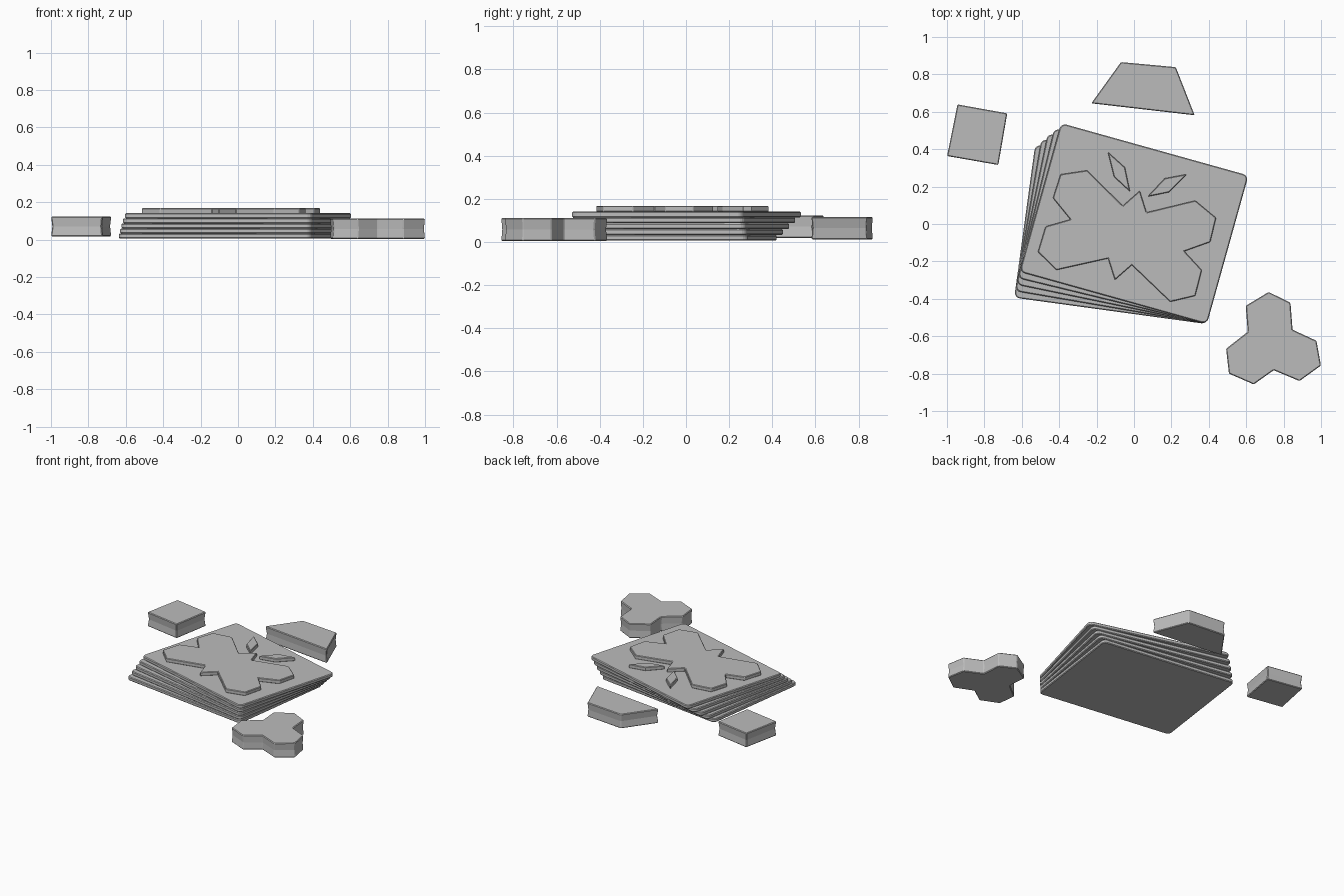
import bpy, bmesh, math
from mathutils import Matrix, Vector

if "Cube" in bpy.data.objects:
    bpy.data.objects.remove(bpy.data.objects["Cube"], do_unlink=True)

GREY = 0.5
grey = bpy.data.materials.new("stone grey")
grey.use_nodes = True
grey.diffuse_color = (GREY, GREY, GREY, 1)
grey.node_tree.nodes["Principled BSDF"].inputs["Base Color"].default_value = (GREY, GREY, GREY, 1)


def slab(name, outline, z0, z1, waist=1.0, matrix=None):
    """Prism over an outline; its middle ring is scaled by waist."""
    bm = bmesh.new()
    centre = sum((Vector(p) for p in outline), Vector((0, 0))) / len(outline)
    rings = []
    for z, s in ((z0, 1), ((z0 + z1) / 2, waist), (z1, 1)):
        if z not in (z0, z1) and waist == 1:
            continue
        rings.append([bm.verts.new((*(centre + (Vector(p) - centre) * s), z)) for p in outline])
    n = len(outline)
    for low, high in zip(rings, rings[1:]):
        for i in range(n):
            j = (i + 1) % n
            bm.faces.new((low[i], low[j], high[j], high[i]))
    bm.faces.new(rings[0])
    bm.faces.new(rings[-1])
    bmesh.ops.recalc_face_normals(bm, faces=bm.faces)
    if matrix:
        bm.transform(matrix)
    mesh = bpy.data.meshes.new(name)
    bm.to_mesh(mesh)
    bm.free()
    mesh.materials.append(grey)
    obj = bpy.data.objects.new(name, mesh)
    bpy.context.collection.objects.link(obj)
    return obj


def bevel(obj, width):
    mod = obj.modifiers.new("bevel", 'BEVEL')
    mod.width = width
    mod.segments = 1
    mod.limit_method = 'ANGLE'
    mod.angle_limit = math.radians(40)


def rounded_rectangle(w, h, r, steps=4):
    """Rectangle with its lower right corner at the origin."""
    points = []
    for k, (x, y) in enumerate(((-r, h - r), (r - w, h - r), (r - w, r), (-r, r))):
        for i in range(steps + 1):
            a = math.pi / 2 * (k + i / steps)
            points.append((x + r * math.cos(a), y + r * math.sin(a)))
    return points


# Fanned stack of cards, turning about the shared lower right corner
card = rounded_rectangle(1.04, 0.825, 0.03)
BOTTOM, THICK, COUNT = 0.006, 0.027, 5
for i in range(COUNT):
    angle = -math.radians(7.8 + 7.8 * i / (COUNT - 1))
    place = Matrix.Translation((0.39, -0.535, 0)) @ Matrix.Rotation(angle, 4, 'Z')
    z = BOTTOM + i * THICK
    bevel(slab(f"card_{i + 1}", card, z, z + THICK, matrix=place), 0.005)

# Raised butterfly on the top card, mirrored from one half
TOP = BOTTOM + COUNT * THICK
turn = Matrix.Rotation(-math.radians(15.6), 4, 'Z') @ Matrix.Translation((-0.018, 0, 0))
half = [(0, .18), (.066, .078), (.30, .209), (.432, .15), (.437, .017), (.317, -.068),
        (.434, -.14), (.437, -.282), (.316, -.349), (.066, -.215), (0, -.316)]
mirrored = [(-x, y) for x, y in half[-2:0:-1]]
bevel(slab("butterfly", half + mirrored, TOP - 0.002, 0.168, matrix=turn), 0.004)

# Pair of leaf-shaped feelers
feeler = [(.221, .334), (.11, .279), (.048, .16), (.153, .214)]
for side, sign in (("left", 1), ("right", -1)):
    leaf = [(sign * x, y) for x, y in feeler]
    bevel(slab(f"feeler_{side}", leaf, TOP - 0.002, 0.168, matrix=turn), 0.004)

# Loose tokens around the stack, slightly pinched at mid height
square = [(-.944, .64), (-.677, .592), (-.725, .315), (-1.0, .363)]
trapezoid = [(-.07, .866), (.224, .839), (.325, .581), (-.229, .645)]
trefoil = [(.72, -.363), (.837, -.421), (.848, -.565), (.976, -.624), (1.0, -.757), (.885, -.84),
           (.747, -.782), (.64, -.858), (.507, -.80), (.492, -.667), (.608, -.576), (.597, -.437)]
bevel(slab("square_token", square, 0.018, 0.124, 0.96), 0.005)
bevel(slab("trapezoid_token", trapezoid, 0.012, 0.117, 0.97), 0.005)
bevel(slab("trefoil_token", trefoil, 0.004, 0.112, 0.98), 0.005)
